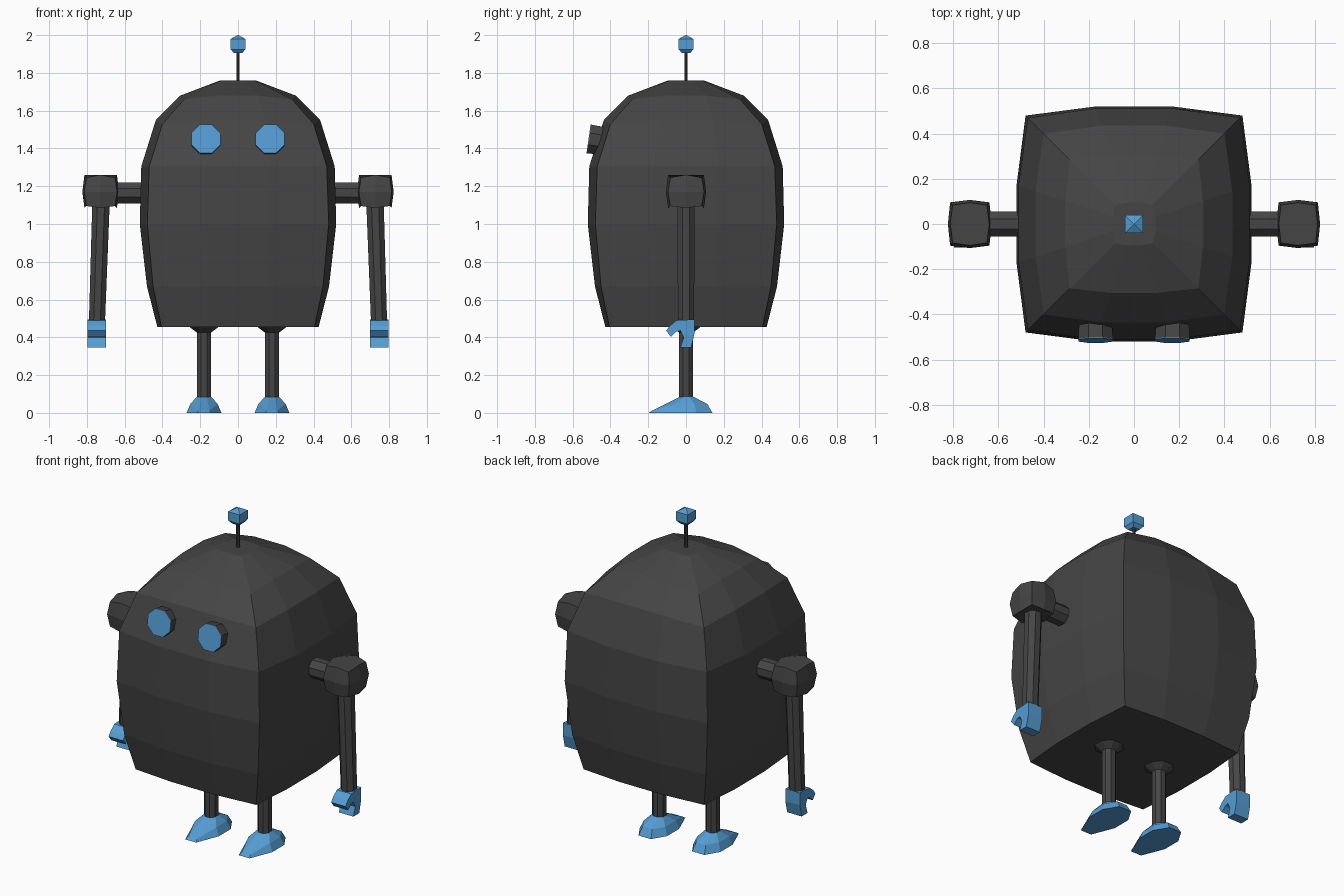
import bpy
import bmesh
from math import cos, sin, pi, radians
from mathutils import Vector

cube = bpy.data.objects.get("Cube")
if cube:
    bpy.data.objects.remove(cube, do_unlink=True)


def material(name, rgb):
    m = bpy.data.materials.new(name)
    m.use_nodes = True
    m.diffuse_color = (*rgb, 1)
    m.node_tree.nodes["Principled BSDF"].inputs["Base Color"].default_value = (*rgb, 1)
    return m


GREY = material("charcoal", (0.06, 0.06, 0.06))
BLUE = material("sky blue", (0.09, 0.34, 0.66))


def loft(name, rings, *mats):
    """Skin a stack of equal rings and cap both ends."""
    bm = bmesh.new()
    rows = [[bm.verts.new(p) for p in ring] for ring in rings]
    for low, high in zip(rows, rows[1:]):
        for i in range(len(low)):
            j = (i + 1) % len(low)
            bm.faces.new((low[i], low[j], high[j], high[i]))
    bm.faces.new(rows[0][::-1])
    bm.faces.new(rows[-1])
    bmesh.ops.recalc_face_normals(bm, faces=bm.faces)
    mesh = bpy.data.meshes.new(name)
    bm.to_mesh(mesh)
    bm.free()
    for m in mats:
        mesh.materials.append(m)
    obj = bpy.data.objects.new(name, mesh)
    bpy.context.collection.objects.link(obj)
    return obj


def rod(name, start, end, r1, r2, mat, sides=8):
    """Faceted tube between two points, flat side toward each axis."""
    a, b = Vector(start), Vector(end)
    axis = (b - a).normalized()
    u = axis.cross(Vector((0, 1, 0) if abs(axis.y) < 0.5 else (1, 0, 0))).normalized()
    v = axis.cross(u)
    angles = [2 * pi * (i + 0.5) / sides for i in range(sides)]
    rings = [[c + (u * cos(t) + v * sin(t)) * r for t in angles]
             for c, r in ((a, r1), (b, r2))]
    return loft(name, rings, mat)


def bulged_square(corner, side, steps, z, corner_z, centre=(0, 0), stretch=1):
    """Square ring whose edges bow outward; steps are positions along an edge."""
    pts = []
    for k in range(4):
        c, s = cos(k * pi / 2), sin(k * pi / 2)
        edge = [(corner, -corner, corner_z)] + [(side, t * corner, z) for t in steps]
        pts += [(centre[0] + x * c - y * s, centre[1] + (x * s + y * c) * stretch, h)
                for x, y, h in edge]
    return pts


# Body: bowed square rings from base to crown
profile = [(0.455, 0.405, 0.427), (0.67, 0.45, 0.482), (1.0, 0.48, 0.52),
           (1.305, 0.47, 0.512), (1.55, 0.40, 0.435), (1.68, 0.285, 0.305),
           (1.76, 0.085, 0.095)]
rings = []
for z, corner, side in profile:
    drop = 0.02 if 1.5 < z < 1.7 else 0
    rings.append(bulged_square(corner, side, (-0.36, 0.36), z, z - drop))
loft("body", rings, GREY)

# Antenna
rod("antenna_rod", (0, 0, 1.74), (0, 0, 1.92), 0.01, 0.01, GREY)
tip = [(1.905, 0.022), (1.925, 0.039), (1.98, 0.039), (2.0, 0.003)]
loft("antenna_tip", [[(r * x, r * y, z) for x, y in ((1, 1), (-1, 1), (-1, -1), (1, -1))]
                     for z, r in tip], BLUE)

# Hand outline in the y-z plane: a palm with a hooked front finger
HAND = [(-0.05, 0.49), (0.045, 0.495), (0.045, 0.42), (0.027, 0.345), (-0.03, 0.345),
        (-0.012, 0.40), (-0.03, 0.435), (-0.052, 0.43), (-0.08, 0.403),
        (-0.105, 0.435), (-0.085, 0.462)]

for s, label in ((1, "left"), (-1, "right")):
    # Eye: grey tube tilted slightly upward with a blue lens
    front = Vector((s * 0.17, -0.512, 1.45))
    out = Vector((0, -cos(radians(8)), sin(radians(8))))
    rod(label + "_eye_tube", front - out * 0.10, front, 0.078, 0.083, GREY)
    rod(label + "_eye_lens", front, front + out * 0.004, 0.083, 0.083, BLUE)

    # Arm: axle, rounded shoulder block, hanging tube
    rod(label + "_axle", (s * 0.48, 0, 1.165), (s * 0.67, 0, 1.165), 0.06, 0.06, GREY)
    shoulder = [bulged_square(c, e, (0,), z, cz, (s * 0.727, 0), 1.1)
                for z, cz, c, e in ((1.085, 1.095, 0.076, 0.086), (1.17, 1.17, 0.087, 0.097),
                                    (1.26, 1.245, 0.076, 0.086))]
    loft(label + "_shoulder", shoulder, GREY)
    rod(label + "_arm", (s * 0.725, 0, 1.12), (s * 0.747, 0, 0.47), 0.05, 0.046, GREY)
    loft(label + "_hand", [[(s * x, y, z) for y, z in HAND] for x in (0.70, 0.797)], BLUE)

    # Leg: flared hip, tube and low faceted foot
    rod(label + "_hip", (s * 0.18, 0, 0.425), (s * 0.18, 0, 0.458), 0.04, 0.088, GREY)
    rod(label + "_leg", (s * 0.18, 0, 0.07), (s * 0.18, 0, 0.45), 0.04, 0.04, GREY)
    foot = []
    for z, toe_z, half, toe, heel in ((0, 0, 0.092, -0.198, 0.14),
                                      (0.047, 0.012, 0.072, -0.18, 0.113),
                                      (0.088, 0.085, 0.036, -0.033, 0.035)):
        foot.append([(s * 0.18 + half * x, y, h) for x, y, h in (
            (0.4, toe, toe_z), (1, toe * 0.3, z), (1, heel * 0.4, z), (0.45, heel, z),
            (-0.45, heel, z), (-1, heel * 0.4, z), (-1, toe * 0.3, z), (-0.4, toe, toe_z))])
    loft(label + "_foot", foot, BLUE)
